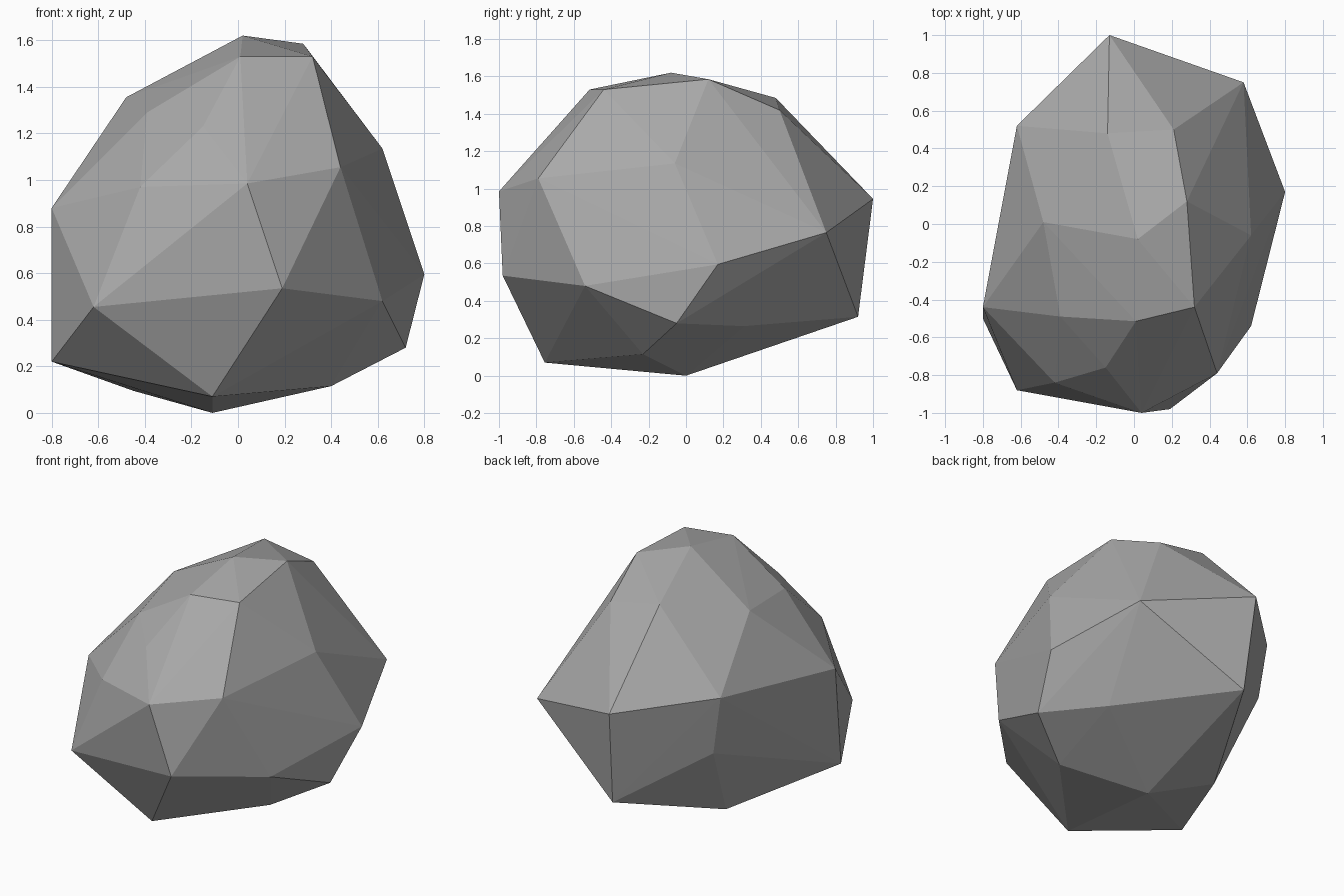
import bpy, bmesh

# Corner points of the faceted boulder, ring by ring from the crown down
crown = [(0.02, -0.08, 1.62), (0.28, 0.12, 1.585), (0.32, -0.44, 1.53),
         (0.01, -0.515, 1.53), (-0.14, 0.48, 1.485), (0.21, 0.50, 1.42)]
shoulder = [(-0.48, 0.01, 1.355), (-0.39, -0.49, 1.29), (-0.15, -0.76, 1.23),
            (0.62, -0.06, 1.135), (0.44, -0.79, 1.055)]
waist = [(-0.62, 0.52, 1.0), (0.04, -1.0, 0.985), (-0.42, -0.84, 0.97),
         (-0.13, 1.0, 0.945), (-0.80, -0.44, 0.88), (0.58, 0.75, 0.765)]
lower = [(-0.56, 0.51, 0.61), (0.80, 0.17, 0.595), (0.19, -0.98, 0.535),
         (0.62, -0.54, 0.48), (-0.62, -0.88, 0.455)]
base = [(-0.10, 0.92, 0.315), (0.72, -0.05, 0.28), (0.46, 0.31, 0.265),
        (-0.80, -0.50, 0.22), (0.40, -0.23, 0.115), (-0.45, 0.22, 0.095),
        (-0.11, -0.755, 0.07), (-0.11, 0.0, 0.0)]

# Wrap the points in flat facets
bm = bmesh.new()
for p in crown + shoulder + waist + lower + base:
    bm.verts.new(p)
bmesh.ops.convex_hull(bm, input=bm.verts[:])
bmesh.ops.recalc_face_normals(bm, faces=bm.faces[:])
mesh = bpy.data.meshes.new("boulder")
bm.to_mesh(mesh)
bm.free()

# Single stone colour
stone = bpy.data.materials.new("stone_grey")
stone.diffuse_color = (0.40, 0.40, 0.40, 1.0)
mesh.materials.append(stone)

boulder = bpy.data.objects.new("boulder", mesh)
bpy.context.collection.objects.link(boulder)
